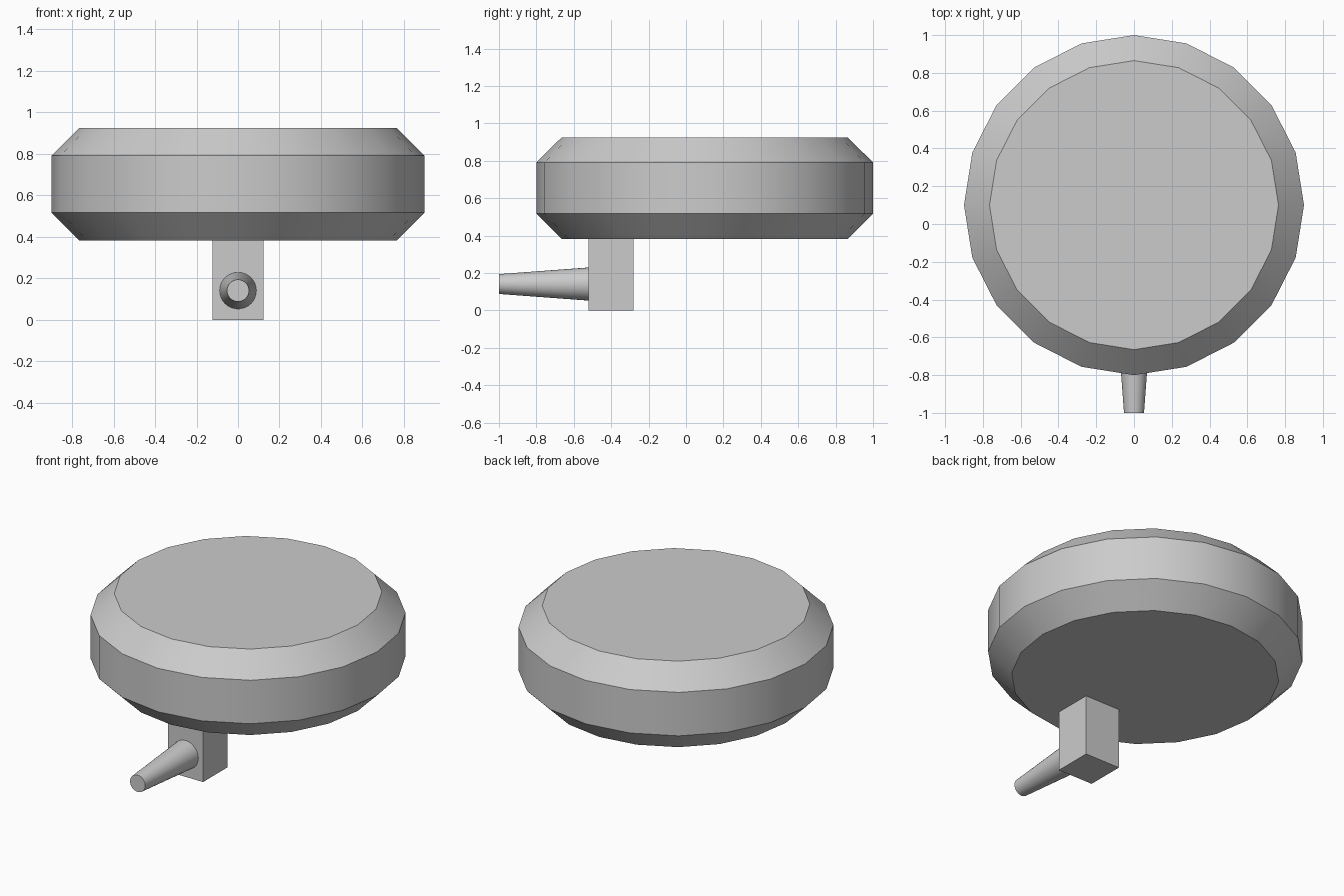
import bpy, math

if "Cube" in bpy.data.objects:
    bpy.data.objects.remove(bpy.data.objects["Cube"])


def finish(name):
    ob = bpy.context.object
    ob.name = name
    bpy.ops.object.transform_apply(location=False, rotation=True, scale=True)
    return ob


def lathe(name, profile, sides, centre):
    """Closed solid of revolution about z from (radius, height) pairs."""
    verts = [(r * math.cos(2 * math.pi * i / sides), r * math.sin(2 * math.pi * i / sides), z)
             for r, z in profile for i in range(sides)]
    faces = [(k * sides + i, k * sides + (i + 1) % sides,
              (k + 1) * sides + (i + 1) % sides, (k + 1) * sides + i)
             for k in range(len(profile) - 1) for i in range(sides)]
    last = (len(profile) - 1) * sides
    faces += [tuple(reversed(range(sides))), tuple(range(last, last + sides))]
    mesh = bpy.data.meshes.new(name)
    mesh.from_pydata(verts, [], faces)
    ob = bpy.data.objects.new(name, mesh)
    bpy.context.collection.objects.link(ob)
    ob.location = centre
    bpy.ops.object.select_all(action='DESELECT')
    bpy.context.view_layer.objects.active = ob
    ob.select_set(True)
    bpy.ops.object.shade_smooth_by_angle(angle=math.radians(30))
    return ob


# Round body: 20-sided disc with chamfered rims
lathe("disc_body", [(0.765, 0.383), (0.9, 0.517), (0.9, 0.791), (0.765, 0.925)], 20, (0, 0.1, 0))

# Square post under the disc
bpy.ops.mesh.primitive_cube_add(size=1, location=(0, -0.401, 0.195))
bpy.context.object.scale = (0.244, 0.242, 0.39)
finish("support_post")

# Tapered nozzle pointing forward from the post
nozzle = lathe("nozzle", [(0.089, 0), (0.053, 0.485)], 32, (0, -0.515, 0.141))
nozzle.rotation_euler = (math.radians(90), 0, 0)
finish("nozzle")
